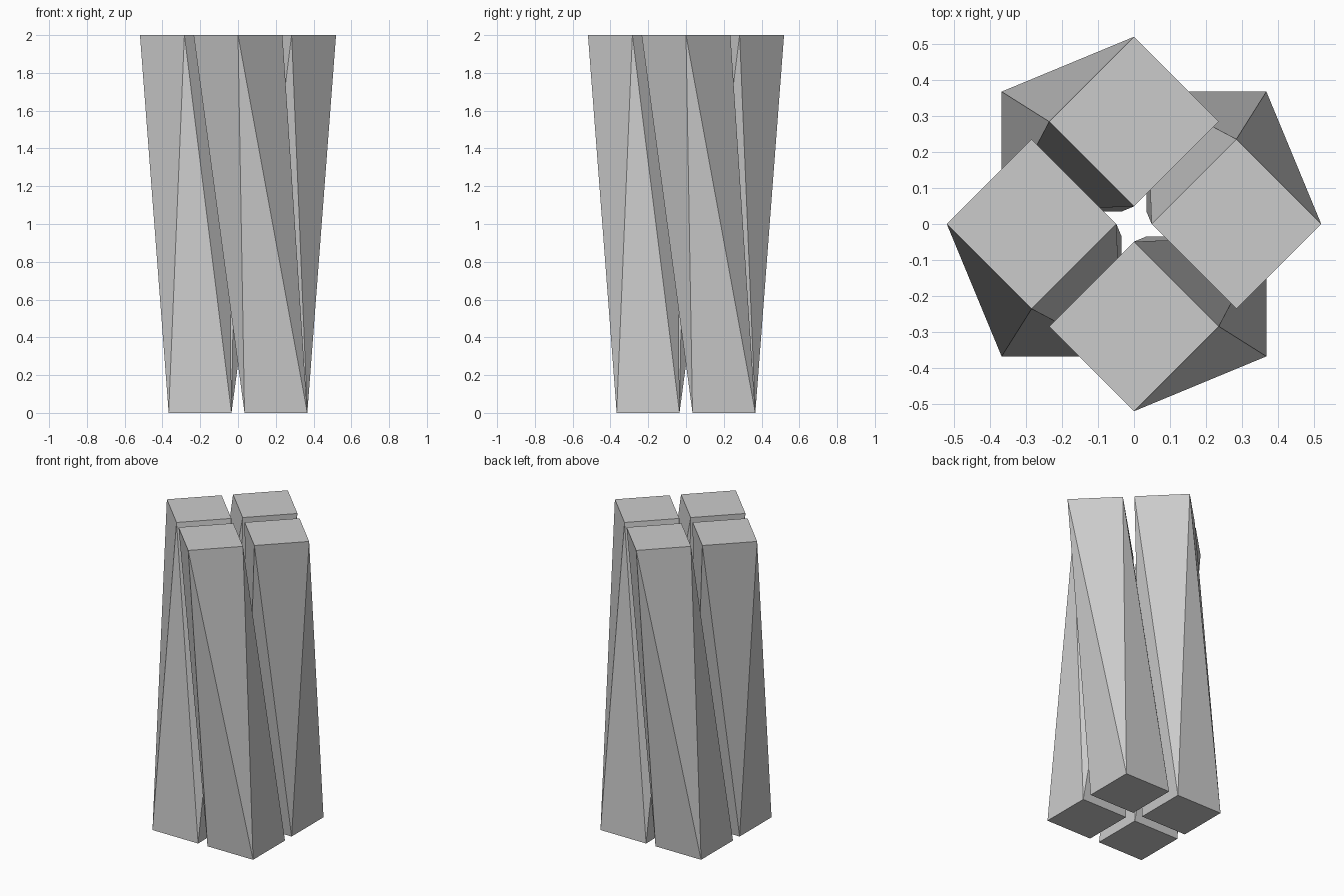
import bpy
import bmesh
from mathutils import Matrix
from math import radians

if "Cube" in bpy.data.objects:
    bpy.data.objects.remove(bpy.data.objects["Cube"])

INNER, OUTER = 0.0345, 0.367   # near and far sides of each square footprint
HEIGHT = 2.0
TWIST = Matrix.Rotation(radians(-45), 4, 'Z')   # whole cluster turns clockwise going up


def leaning_pillar(name, quarter):
    """Square pillar whose top ring is its base ring swung round the central axis."""
    turn = Matrix.Rotation(radians(90 * quarter), 4, 'Z')
    bm = bmesh.new()
    base = [bm.verts.new(turn @ Matrix.Translation((x, y, 0)).to_translation())
            for x, y in ((INNER, INNER), (OUTER, INNER), (OUTER, OUTER), (INNER, OUTER))]
    lift = Matrix.Translation((0, 0, HEIGHT)) @ TWIST
    top = [bm.verts.new(lift @ v.co) for v in base]

    # end caps
    bm.faces.new(base[::-1])
    bm.faces.new(top)
    # twisted sides, each folded along one diagonal
    for i in range(4):
        j = (i + 1) % 4
        bm.faces.new((base[i], base[j], top[j]))
        bm.faces.new((base[i], top[j], top[i]))

    mesh = bpy.data.meshes.new(name)
    bm.to_mesh(mesh)
    bm.free()
    obj = bpy.data.objects.new(name, mesh)
    bpy.context.collection.objects.link(obj)


# four pillars around the centre
for k, side in enumerate(("back_right", "back_left", "front_left", "front_right")):
    leaning_pillar(f"{side}_pillar", k)
